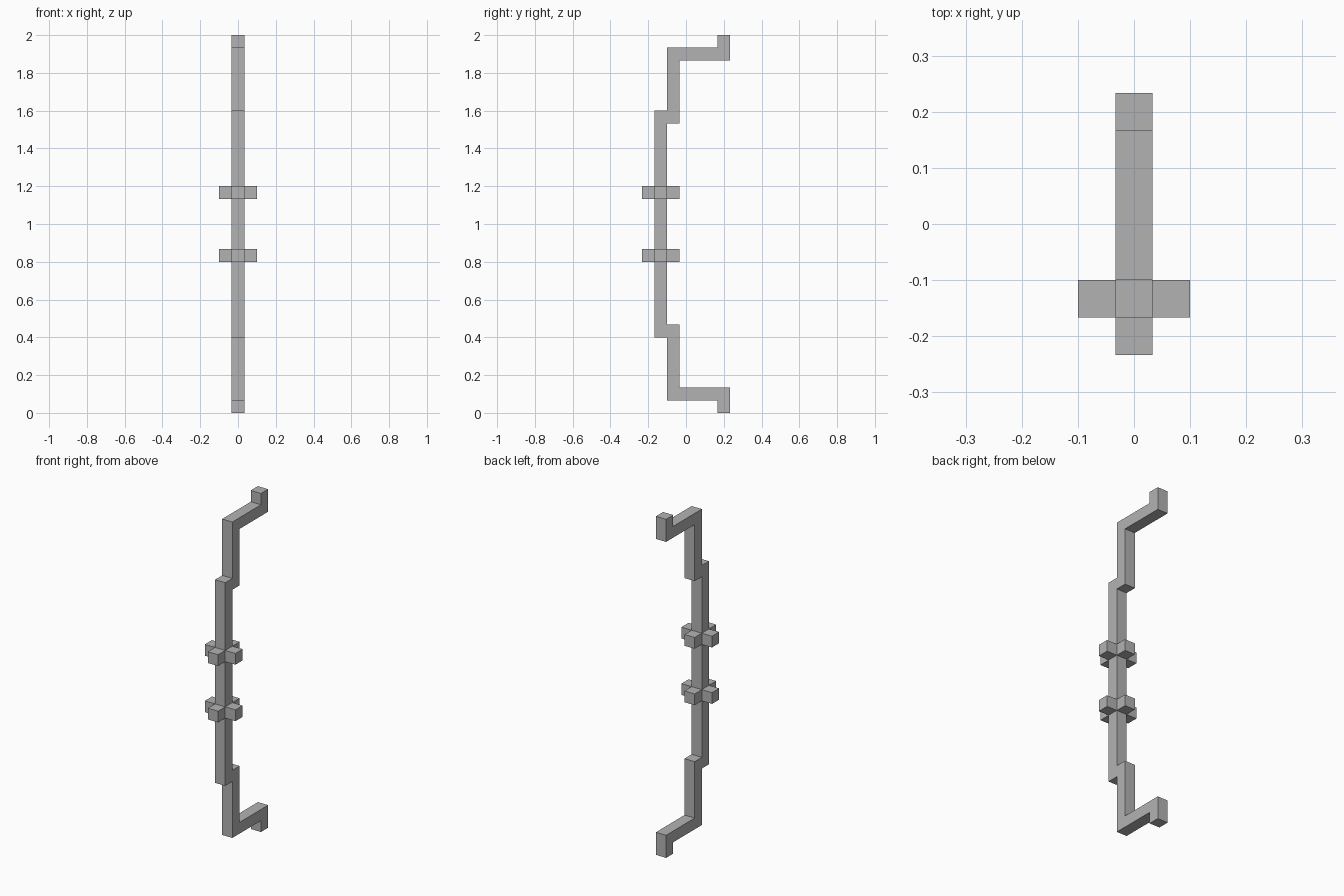
import bpy
import bmesh
from mathutils import Vector

U = 1 / 15  # one block of the model's grid

cube = bpy.data.objects.get("Cube")
if cube:
    bpy.data.objects.remove(cube, do_unlink=True)

grey = bpy.data.materials.new("plain grey")
grey.use_nodes = True
colour = (0.45, 0.45, 0.45, 1)
grey.diffuse_color = colour
grey.node_tree.nodes["Principled BSDF"].inputs["Base Color"].default_value = colour


def prism(name, points, direction):
    """Extrude a closed outline, given in blocks, along a direction."""
    bm = bmesh.new()
    face = bm.faces.new([bm.verts.new(Vector(p) * U) for p in points])
    new = bmesh.ops.extrude_face_region(bm, geom=[face], use_keep_orig=True)["geom"]
    verts = [g for g in new if isinstance(g, bmesh.types.BMVert)]
    bmesh.ops.translate(bm, verts=verts, vec=Vector(direction) * U)
    bmesh.ops.recalc_face_normals(bm, faces=bm.faces)
    mesh = bpy.data.meshes.new(name)
    bm.to_mesh(mesh)
    bm.free()
    mesh.materials.append(grey)
    obj = bpy.data.objects.new(name, mesh)
    bpy.context.collection.objects.link(obj)
    return obj


# Stepped bow: upper half of the side outline (y, height above the middle)
upper = [(-2.5, 9), (-1.5, 9), (-1.5, 14), (2.5, 14), (2.5, 15),
         (3.5, 15), (3.5, 13), (-0.5, 13), (-0.5, 8), (-1.5, 8)]
lower = [(y, -h) for y, h in reversed(upper)]
prism("bow_limbs", [(-0.5, y, 15 + h) for y, h in upper + lower], (1, 0, 0))

# Cross-shaped collars above and below the grip
quarter = [(1.5, -0.5), (1.5, 0.5), (0.5, 0.5)]
cross = []
for turn in range(4):
    cross += quarter
    quarter = [(-y, x) for x, y in quarter]
for name, z in (("lower_collar", 12), ("upper_collar", 17)):
    prism(name, [(x, y - 2, z) for x, y in cross], (0, 0, 1))
